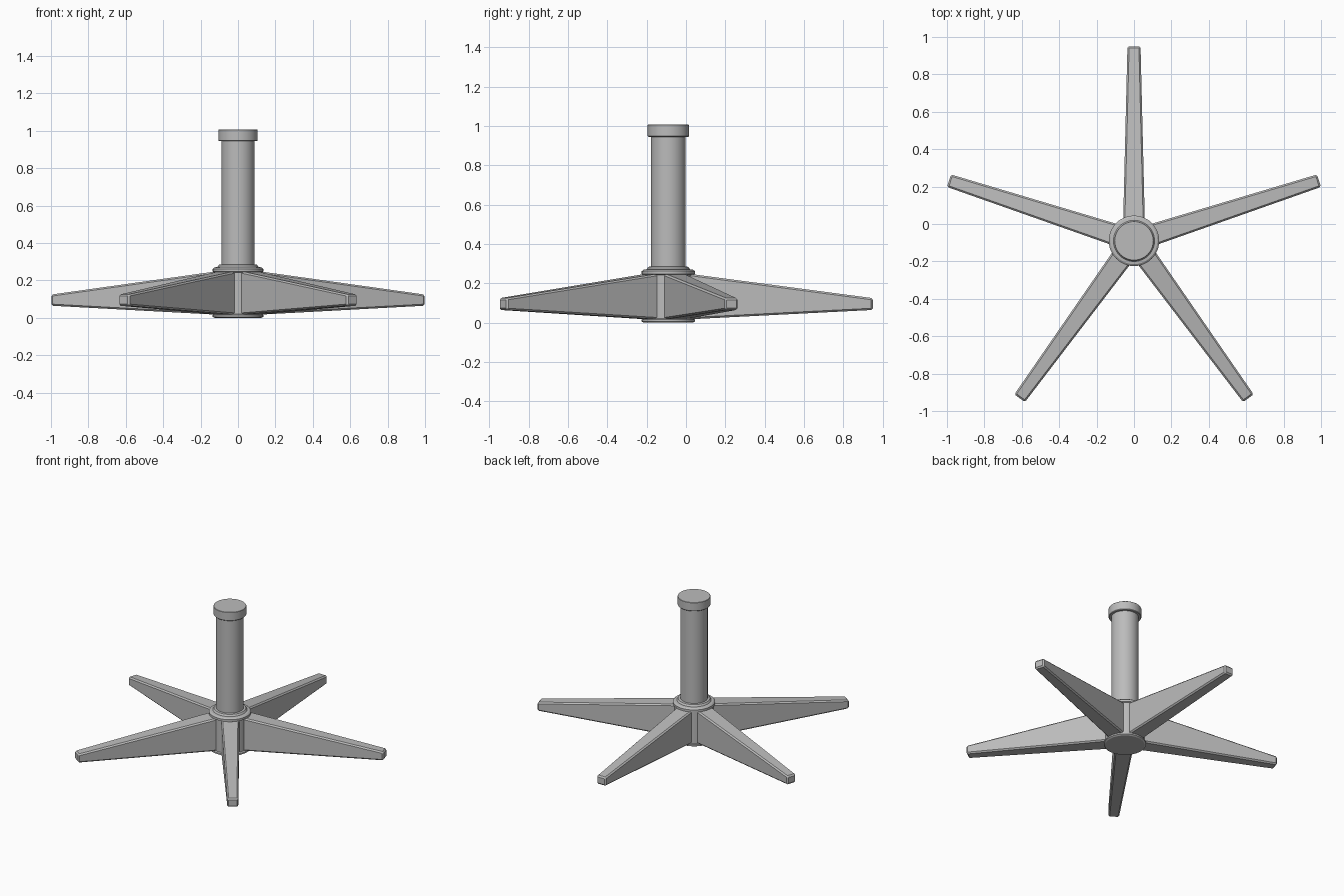
import bpy, bmesh, math
from mathutils import Matrix

cube = bpy.data.objects.get("Cube")
if cube:
    bpy.data.objects.remove(cube, do_unlink=True)

CENTER_Y = -0.09
grey = bpy.data.materials.new("grey metal")
grey.use_nodes = True
colour = (0.5, 0.5, 0.5, 1)
grey.diffuse_color = colour
grey.node_tree.nodes["Principled BSDF"].inputs["Base Color"].default_value = colour


def add_object(name, bm):
    bmesh.ops.recalc_face_normals(bm, faces=bm.faces)
    mesh = bpy.data.meshes.new(name)
    bm.to_mesh(mesh)
    bm.free()
    mesh.materials.append(grey)
    obj = bpy.data.objects.new(name, mesh)
    bpy.context.collection.objects.link(obj)
    obj.location.y = CENTER_Y
    bpy.ops.object.select_all(action='DESELECT')
    obj.select_set(True)
    bpy.context.view_layer.objects.active = obj
    bpy.ops.object.shade_smooth_by_angle(angle=math.radians(25))
    return obj


def lathe(name, profile, sides=48):
    """Closed solid of revolution from (radius, height) pairs."""
    bm = bmesh.new()
    rings = []
    for r, z in profile:
        rings.append([bm.verts.new((r * math.cos(a), r * math.sin(a), z))
                      for a in (math.tau * i / sides for i in range(sides))])
    for low, high in zip(rings, rings[1:]):
        for i in range(sides):
            j = (i + 1) % sides
            bm.faces.new((low[i], low[j], high[j], high[i]))
    bm.faces.new(rings[0])
    bm.faces.new(rings[-1])
    return add_object(name, bm)


def leg(name, angle):
    """Tapered arm running outwards, with chamfered edges."""
    bm = bmesh.new()
    bmesh.ops.create_cube(bm, size=1)
    for v in bm.verts:
        outer, upper = v.co.x > 0, v.co.z > 0
        side = math.copysign(1, v.co.y)
        if outer:
            v.co = (1.04, side * 0.035, 0.125 if upper else 0.065)
        else:
            v.co = (0.06, side * 0.059, 0.255 if upper else 0.015)
    bmesh.ops.bevel(bm, geom=bm.edges[:], offset=0.009, segments=1, affect='EDGES')
    bm.transform(Matrix.Rotation(angle, 4, 'Z'))
    return add_object(name, bm)


# Hub with its lower lip and stepped collar
lathe("hub", [(0.125, 0), (0.135, 0.006), (0.135, 0.016), (0.127, 0.021),
              (0.127, 0.243), (0.135, 0.247), (0.135, 0.262), (0.125, 0.27),
              (0.11, 0.272), (0.102, 0.284), (0.088, 0.286)])

# Upright column and its cap
lathe("column", [(0.088, 0.2), (0.088, 0.96)])
lathe("column_cap", [(0.101, 0.945), (0.105, 0.949), (0.105, 1.005), (0.103, 1.007)])

# Five evenly spaced legs
for n in range(5):
    leg(f"leg_{n + 1}", math.radians(90 + 72 * n))
